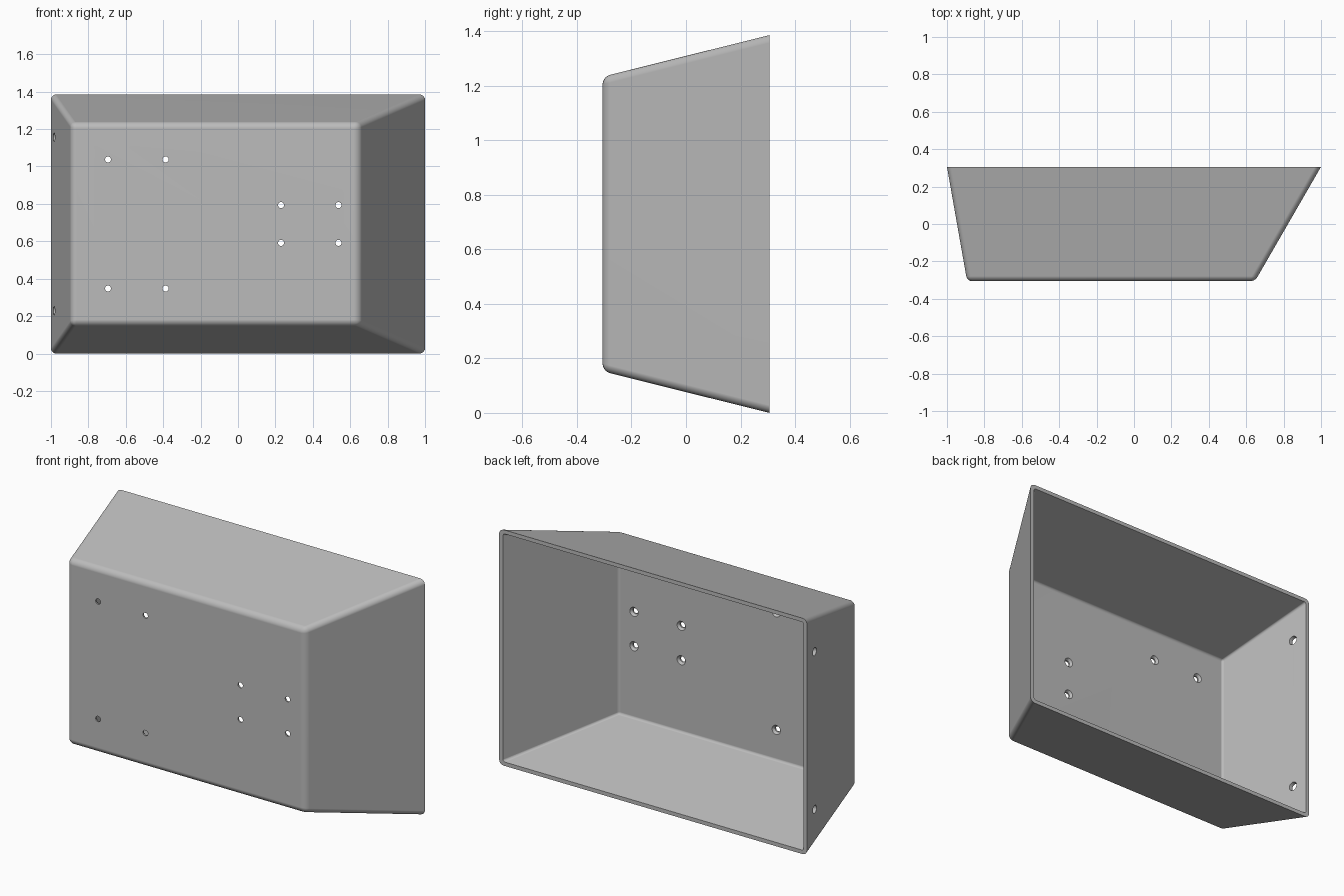
import bpy, bmesh, math
from mathutils import Matrix, Vector

cube = bpy.data.objects.get("Cube")
if cube:
    bpy.data.objects.remove(cube, do_unlink=True)

HEIGHT, HALF_DEPTH, WALL = 1.385, 0.306, 0.022
SLOPE_RIGHT, SLOPE_LEFT, SLOPE_Z = (math.tan(math.radians(a)) for a in (10, 30, 14))

grey = bpy.data.materials.new("light grey")
grey.use_nodes = True
grey.diffuse_color = (0.5, 0.5, 0.5, 1)
grey.node_tree.nodes["Principled BSDF"].inputs["Base Color"].default_value = grey.diffuse_color


def make_object(name, bm):
    bmesh.ops.recalc_face_normals(bm, faces=bm.faces)
    mesh = bpy.data.meshes.new(name)
    bm.to_mesh(mesh)
    bm.free()
    mesh.materials.append(grey)
    obj = bpy.data.objects.new(name, mesh)
    bpy.context.collection.objects.link(obj)
    return obj


def tapered_block(name, inset, y_front, y_back, radius):
    """Frustum widening to the back, its walls moved in by inset, rounded except at the back."""
    bm = bmesh.new()
    bmesh.ops.create_cube(bm, size=2)
    for v in bm.verts:
        back = v.co.y > 0
        y = y_back if back else y_front
        run = HALF_DEPTH - y

        def shrink(slope):
            return run * slope + inset * math.hypot(1, slope)

        x = 1 - shrink(SLOPE_LEFT) if v.co.x > 0 else -1 + shrink(SLOPE_RIGHT)
        z = HEIGHT - shrink(SLOPE_Z) if v.co.z > 0 else shrink(SLOPE_Z)
        v.co = (x, y, z)
    edges = [e for e in bm.edges if min(v.co.y for v in e.verts) < y_back - 0.01]
    bmesh.ops.bevel(bm, geom=edges, offset=radius, offset_type='OFFSET',
                    segments=5, profile=0.5, affect='EDGES')
    return make_object(name, bm)


def add_hole(bm, place, inward, r_out, r_in):
    """Revolved drill shape; its axis runs from the outer skin inward."""
    tip = 0.06
    profile = [(0, -tip), (r_out, -tip), (r_out, WALL * 0.4), (r_in, WALL), (r_in, tip), (0, tip)]
    rot = Vector(inward).to_track_quat('Z', 'Y').to_matrix().to_4x4()
    tool = bmesh.new()
    verts = [tool.verts.new((r, 0, h)) for r, h in profile]
    edges = [tool.edges.new(pair) for pair in zip(verts, verts[1:])]
    bmesh.ops.spin(tool, geom=verts + edges, cent=(0, 0, 0), axis=(0, 0, 1),
                   angle=math.tau, steps=24)
    bmesh.ops.remove_doubles(tool, verts=tool.verts, dist=1e-5)
    bmesh.ops.transform(tool, matrix=Matrix.Translation(place) @ rot, verts=tool.verts)
    temp = bpy.data.meshes.new("drill")
    tool.to_mesh(temp)
    tool.free()
    bm.from_mesh(temp)
    bpy.data.meshes.remove(temp)


# Shell and its cavity, open at the back
shell = tapered_block("enclosure_shell", 0, -HALF_DEPTH, HALF_DEPTH, 0.028)
cavity = tapered_block("cavity_cutter", WALL, -HALF_DEPTH + WALL, HALF_DEPTH + 0.1, 0.012)

# Screw holes: countersunk from inside on the front, plain on the right wall
drills = bmesh.new()
middle = HEIGHT / 2
for xs, reach in (((-0.695, -0.387), 0.345), ((0.23, 0.537), 0.101)):
    for x in xs:
        for z in (middle - reach, middle + reach):
            add_hole(drills, (x, -HALF_DEPTH, z), (0, 1, 0), 0.016, 0.027)
side_y = 0.21
side_x = -1 + (HALF_DEPTH - side_y) * SLOPE_RIGHT
for z in (middle - 0.463, middle + 0.463):
    add_hole(drills, (side_x, side_y, z), (1, SLOPE_RIGHT, 0), 0.023, 0.026)
holes = make_object("hole_cutter", drills)

# Cut, then drop the cutters
bpy.ops.object.select_all(action='DESELECT')
shell.select_set(True)
bpy.context.view_layer.objects.active = shell
for cutter in (cavity, holes):
    cutter.hide_render = True
    cut = shell.modifiers.new(cutter.name, 'BOOLEAN')
    cut.operation, cut.solver, cut.object = 'DIFFERENCE', 'EXACT', cutter
    bpy.ops.object.modifier_apply(modifier=cut.name)
    bpy.data.objects.remove(cutter, do_unlink=True)

# Soft rounded edges, flat walls
bpy.ops.object.shade_smooth_by_angle(angle=math.radians(30))
weighted = shell.modifiers.new("flat walls", 'WEIGHTED_NORMAL')
weighted.keep_sharp = True
